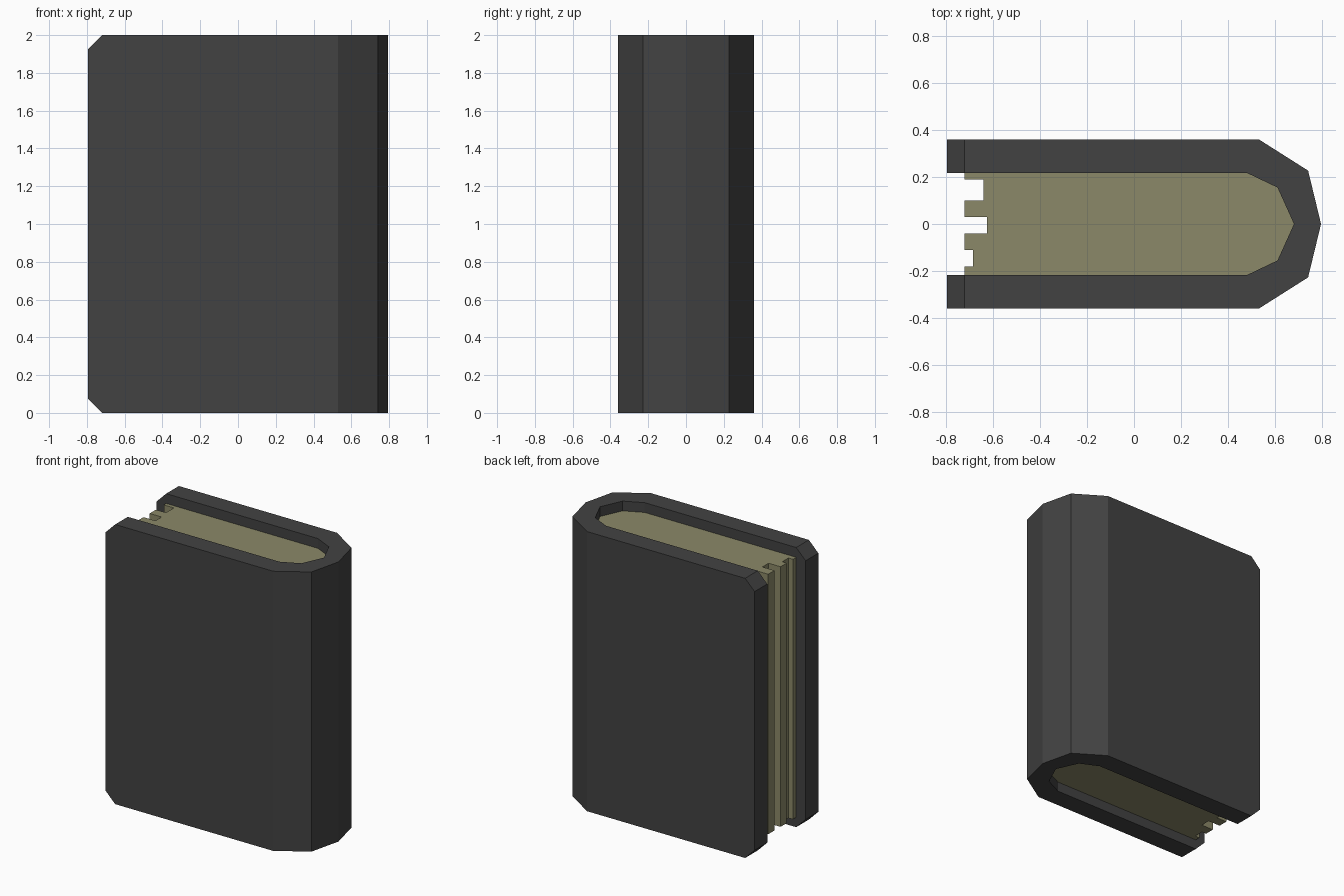
import bpy, bmesh

if "Cube" in bpy.data.objects:
    bpy.data.objects.remove(bpy.data.objects["Cube"])


def paint(obj, name, rgb):
    mat = bpy.data.materials.new(name)
    mat.diffuse_color = (*rgb, 1)
    mat.use_nodes = True
    mat.node_tree.nodes["Principled BSDF"].inputs["Base Color"].default_value = mat.diffuse_color
    obj.data.materials.append(mat)


def extrude_profile(name, points, z0, z1, chamfer_x=None, chamfer=0.0):
    """Extrude an XY outline upward; optionally chamfer the end edges at chamfer_x."""
    bm = bmesh.new()
    face = bm.faces.new([bm.verts.new((x, y, z0)) for x, y in points])
    ext = bmesh.ops.extrude_face_region(bm, geom=[face])
    top = [v for v in ext["geom"] if isinstance(v, bmesh.types.BMVert)]
    bmesh.ops.translate(bm, verts=top, vec=(0, 0, z1 - z0))
    bmesh.ops.recalc_face_normals(bm, faces=bm.faces)
    if chamfer:
        edges = [e for e in bm.edges
                 if all(abs(v.co.x - chamfer_x) < 1e-4 for v in e.verts)
                 and abs(e.verts[0].co.z - e.verts[1].co.z) < 1e-4]
        bmesh.ops.bevel(bm, geom=edges, offset=chamfer, offset_type='OFFSET',
                        segments=1, affect='EDGES')
    mesh = bpy.data.meshes.new(name)
    bm.to_mesh(mesh)
    bm.free()
    obj = bpy.data.objects.new(name, mesh)
    bpy.context.collection.objects.link(obj)
    return obj


def mirrored(half):
    """Complete a y<=0 half outline ending on y = 0."""
    return half + [(x, -y) for x, y in reversed(half[:-1])]


# Cover: faceted U wrapped around the pages, fore-edge corners clipped
outer = mirrored([(-0.795, -0.36), (0.53, -0.36), (0.74, -0.227), (0.795, 0)])
spine_inner = mirrored([(0.48, -0.217), (0.61, -0.155), (0.68, 0)])
inner = [(-0.795, -0.217)] + spine_inner + [(-0.795, 0.217)]
cover = extrude_profile("cover", outer + inner[::-1], 0, 2, -0.795, 0.075)
paint(cover, "dark_cover", (0.055, 0.055, 0.055))

# Pages: recessed block with three notches running down the fore edge
fore = -0.72
outline = [(fore, -0.217)] + spine_inner + [(fore, 0.217)]
for y_top, y_bottom, depth_x in [(0.19, 0.10, -0.64),
                                 (0.03, -0.04, -0.625),
                                 (-0.11, -0.18, -0.685)]:
    outline += [(fore, y_top), (depth_x, y_top), (depth_x, y_bottom), (fore, y_bottom)]
pages = extrude_profile("pages", outline, 0.07, 1.93)
paint(pages, "aged_paper", (0.26, 0.25, 0.14))
